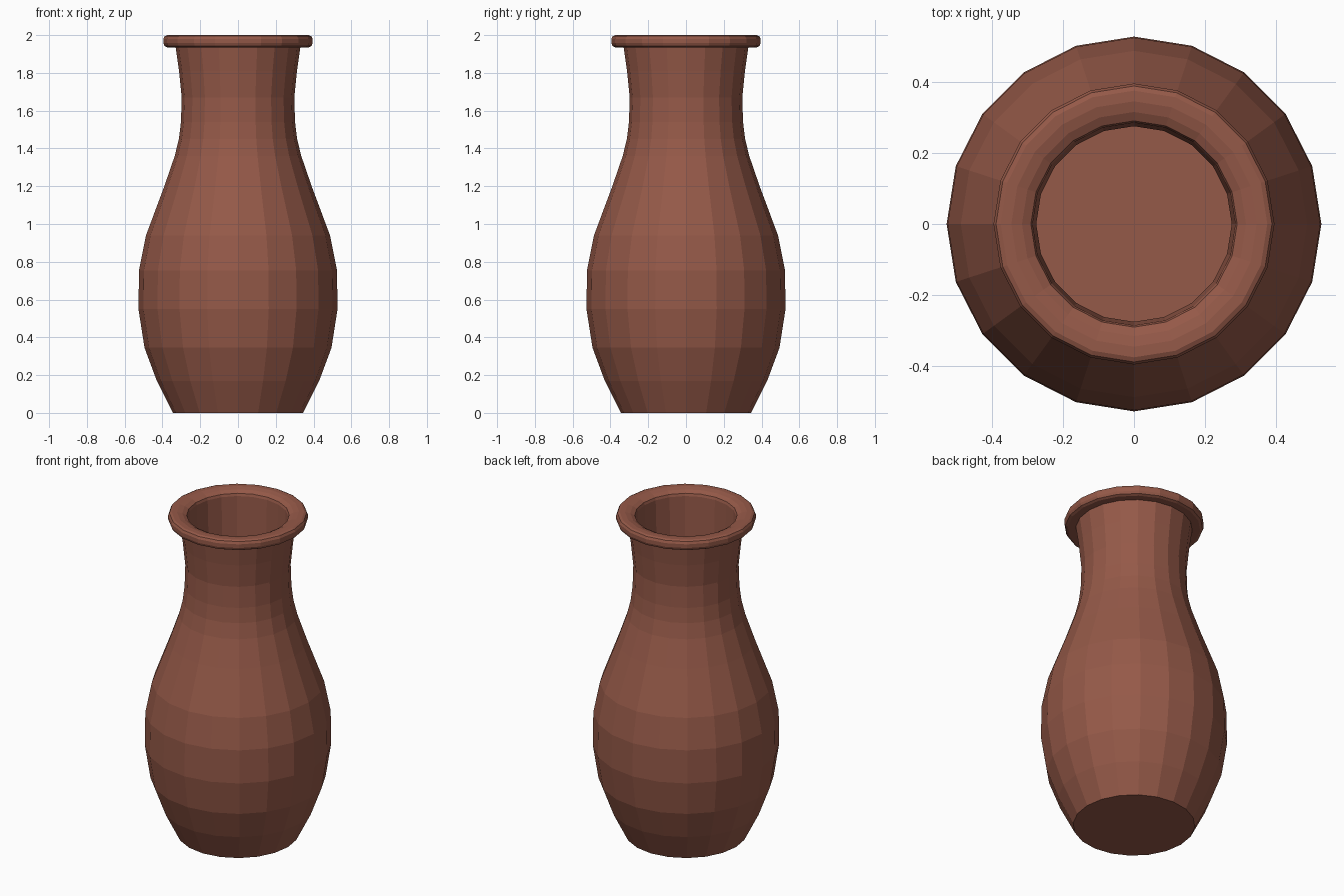
import bpy, bmesh
from math import sin, cos, pi

SIDES = 20

# Profile as (radius, height): outer wall, lip, then inner wall down to the floor
profile = [
    (0.345, 0.0), (0.43, 0.17), (0.495, 0.345), (0.527, 0.55), (0.524, 0.755),
    (0.487, 0.94), (0.39, 1.20), (0.335, 1.36), (0.313, 1.45), (0.302, 1.54),
    (0.298, 1.67), (0.312, 1.81), (0.33, 1.935),
    (0.375, 1.935), (0.389, 1.942), (0.395, 1.957), (0.395, 1.98), (0.388, 1.994),
    (0.375, 2.0), (0.345, 2.0), (0.315, 1.993), (0.29, 1.98), (0.285, 1.965),
    (0.275, 1.67), (0.28, 1.54), (0.305, 1.36), (0.36, 1.20), (0.457, 0.94),
    (0.494, 0.755), (0.497, 0.55), (0.465, 0.345), (0.40, 0.17), (0.335, 0.04),
]

bm = bmesh.new()
rings = [[bm.verts.new((r * cos(2 * pi * i / SIDES), r * sin(2 * pi * i / SIDES), z))
          for i in range(SIDES)] for r, z in profile]

# Walls between rings
for a, b in zip(rings, rings[1:]):
    for i in range(SIDES):
        j = (i + 1) % SIDES
        bm.faces.new((a[i], a[j], b[j], b[i]))

# Underside and inner floor
bm.faces.new(rings[0][::-1])
bm.faces.new(rings[-1])
bmesh.ops.recalc_face_normals(bm, faces=bm.faces)

mesh = bpy.data.meshes.new("vase")
bm.to_mesh(mesh)
bm.free()
vase = bpy.data.objects.new("vase", mesh)
bpy.context.collection.objects.link(vase)

# Terracotta colour
clay = bpy.data.materials.new("terracotta")
clay.diffuse_color = (0.30, 0.10, 0.065, 1)
mesh.materials.append(clay)
